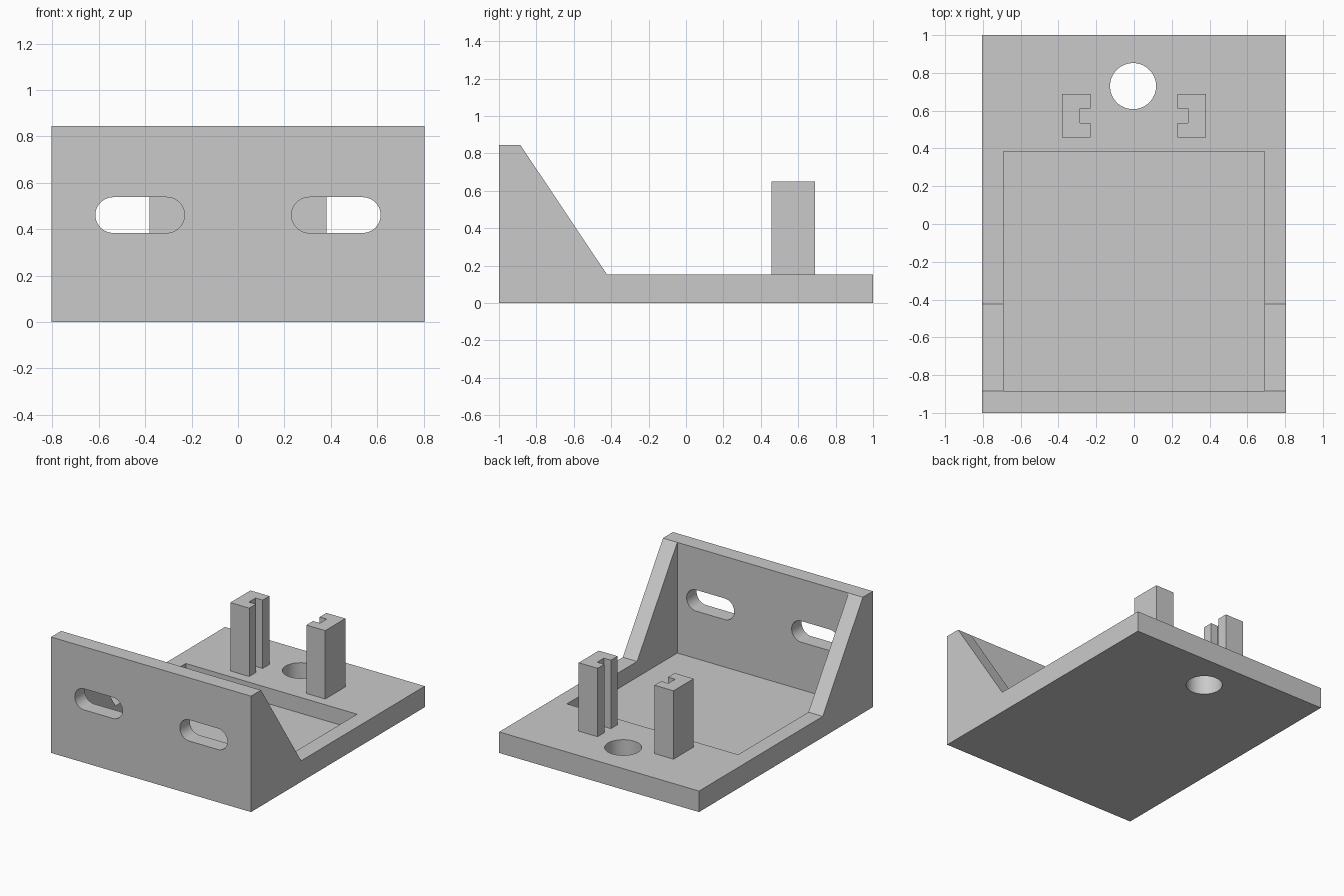
import bpy
import bmesh
from math import pi, sin, cos, radians
from mathutils import Vector

cube = bpy.data.objects.get("Cube")
if cube:
    bpy.data.objects.remove(cube, do_unlink=True)

grey = bpy.data.materials.new("plain grey")
grey.use_nodes = True
colour = (0.59, 0.59, 0.59, 1)
grey.diffuse_color = colour
grey.node_tree.nodes["Principled BSDF"].inputs["Base Color"].default_value = colour

# Main dimensions
HALF_W, INNER_W = 0.805, 0.69
FLOOR, POCKET, TOP = 0.153, 0.038, 0.844
WALL_Y = -0.885


def prism(name, points, offset):
    """Extrude a closed outline of 3D points along an offset vector."""
    bm = bmesh.new()
    face = bm.faces.new([bm.verts.new(p) for p in points])
    extruded = bmesh.ops.extrude_face_region(bm, geom=[face])["geom"]
    verts = [g for g in extruded if isinstance(g, bmesh.types.BMVert)]
    bmesh.ops.translate(bm, verts=verts, vec=Vector(offset))
    bmesh.ops.recalc_face_normals(bm, faces=bm.faces[:])
    mesh = bpy.data.meshes.new(name)
    bm.to_mesh(mesh)
    bm.free()
    mesh.materials.append(grey)
    obj = bpy.data.objects.new(name, mesh)
    bpy.context.collection.objects.link(obj)
    return obj


def arc(cx, cy, r, start, end, steps):
    return [(cx + r * cos(start + (end - start) * i / steps),
             cy + r * sin(start + (end - start) * i / steps))
            for i in range(steps + 1)]


def activate(obj):
    bpy.ops.object.select_all(action="DESELECT")
    obj.select_set(True)
    bpy.context.view_layer.objects.active = obj


def cut(target, cutter):
    cutter.hide_render = True
    mod = target.modifiers.new("cut", "BOOLEAN")
    mod.operation = "DIFFERENCE"
    mod.solver = "EXACT"
    mod.object = cutter
    activate(target)
    bpy.ops.object.modifier_apply(modifier=mod.name)
    bpy.data.objects.remove(cutter, do_unlink=True)


# Bracket body: side profile with sloped ribs, extruded across the width
side = [(-1, 0), (1, 0), (1, FLOOR), (-0.423, FLOOR), (WALL_Y, TOP), (-1, TOP)]
body = prism("bracket_body", [(-HALF_W, y, z) for y, z in side], (2 * HALF_W, 0, 0))

# Space between the ribs, sunk into the base as a pocket
pocket = [(-INNER_W, WALL_Y), (INNER_W, WALL_Y), (INNER_W, 0.385), (-INNER_W, 0.385)]
cut(body, prism("pocket_cutter", [(x, y, POCKET) for x, y in pocket], (0, 0, 1)))

# Round hole through the base
hole = arc(-0.005, 0.73, 0.122, 0, 2 * pi, 64)[:-1]
cut(body, prism("hole_cutter", [(x, y, -0.1) for x, y in hole], (0, 0, 0.5)))

# Two rounded slots through the front wall
for s in (-1, 1):
    mid, reach, r, z = s * 0.423, 0.115, 0.077, 0.461
    slot = (arc(mid + reach, z, r, -pi / 2, pi / 2, 24)
            + arc(mid - reach, z, r, pi / 2, 3 * pi / 2, 24))
    cut(body, prism("slot_cutter", [(x, -1.1, h) for x, h in slot], (0, 0.3, 0)))

activate(body)
bpy.ops.object.shade_smooth_by_angle(angle=radians(30))

# Notched posts facing each other
post = [(0.382, 0.458), (0.382, 0.689), (0.23, 0.689), (0.23, 0.612),
        (0.287, 0.612), (0.287, 0.535), (0.23, 0.535), (0.23, 0.458)]
for name, s in (("left_post", 1), ("right_post", -1)):
    prism(name, [(s * x, y, FLOOR) for x, y in post], (0, 0, 0.498))
